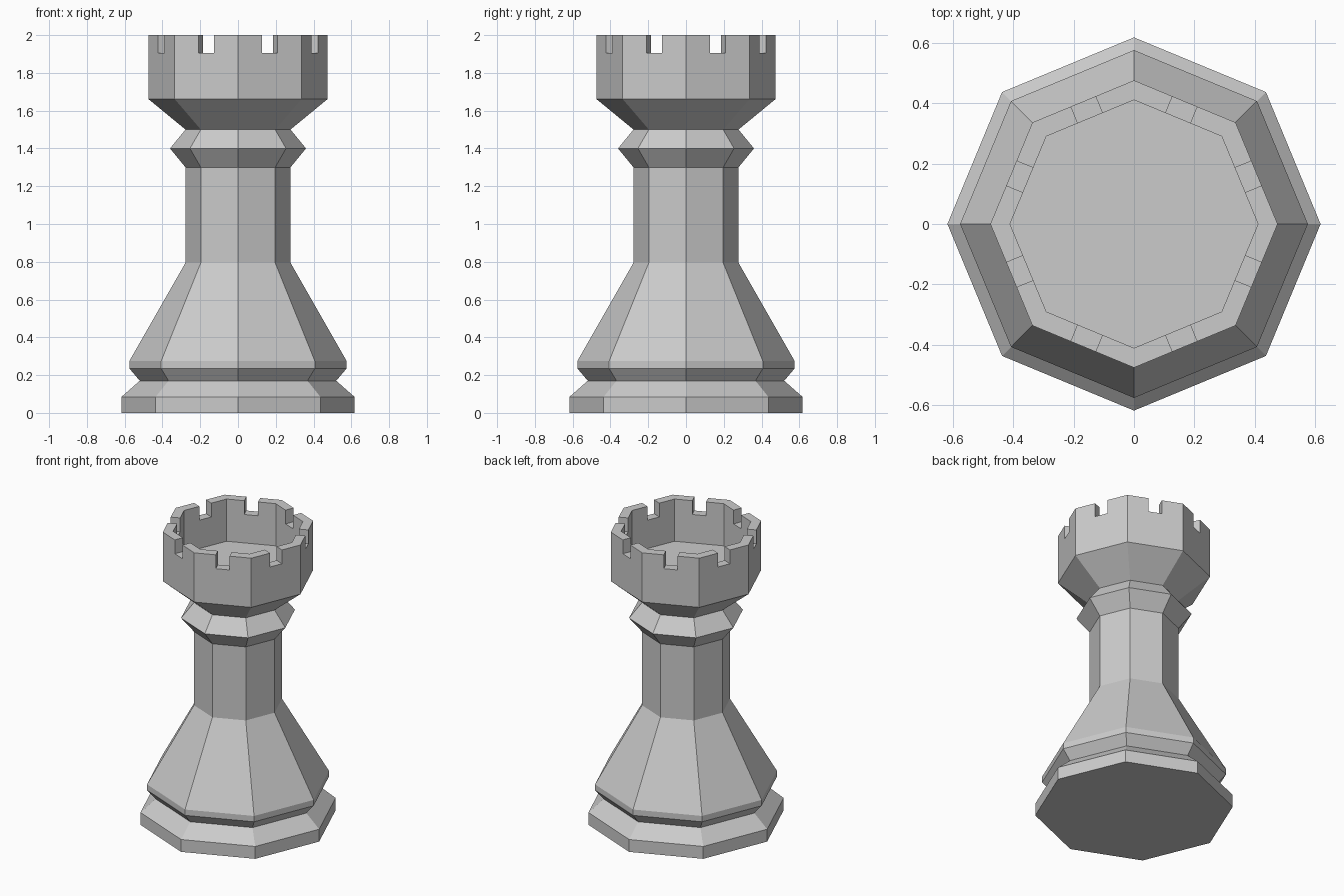
import bpy, bmesh
from math import cos, sin, pi
from mathutils import Matrix

if "Cube" in bpy.data.objects:
    bpy.data.objects.remove(bpy.data.objects["Cube"])

SIDES = 8


def make_object(name, bm):
    bmesh.ops.recalc_face_normals(bm, faces=bm.faces)
    mesh = bpy.data.meshes.new(name)
    bm.to_mesh(mesh)
    bm.free()
    obj = bpy.data.objects.new(name, mesh)
    bpy.context.collection.objects.link(obj)
    return obj


def lathe(name, profile):
    bm = bmesh.new()
    rings = [[bm.verts.new((r * cos(2 * pi * i / SIDES), r * sin(2 * pi * i / SIDES), z))
              for i in range(SIDES)] for r, z in profile]
    for a, b in zip(rings, rings[1:]):
        for i in range(SIDES):
            j = (i + 1) % SIDES
            bm.faces.new((a[i], a[j], b[j], b[i]))
    bm.faces.new(rings[0])
    bm.faces.new(rings[-1])
    return make_object(name, bm)


# Tower: base, flared body, collar and hollow head in one octagonal profile
tower = lathe("rook_tower", [
    (0.617, 0), (0.617, 0.085), (0.52, 0.17), (0.575, 0.235), (0.575, 0.275),
    (0.278, 0.795), (0.278, 1.30), (0.36, 1.40), (0.278, 1.50),
    (0.475, 1.662), (0.475, 2.0), (0.41, 2.0), (0.41, 1.71)])

# Battlement notches: one box through the middle of each rim side
bm = bmesh.new()
for i in range(SIDES):
    m = (Matrix.Rotation(2 * pi * (i + 0.5) / SIDES, 4, 'Z')
         @ Matrix.Translation((0.41, 0, 2.005))
         @ Matrix.Diagonal((0.15, 0.088, 0.2, 1)))
    bmesh.ops.create_cube(bm, size=1, matrix=m)
cutter = make_object("notch_cutter", bm)
cutter.hide_render = True

cut = tower.modifiers.new("notches", 'BOOLEAN')
cut.operation = 'DIFFERENCE'
cut.solver = 'EXACT'
cut.object = cutter
bpy.context.view_layer.objects.active = tower
bpy.ops.object.modifier_apply(modifier=cut.name)
bpy.data.objects.remove(cutter)
